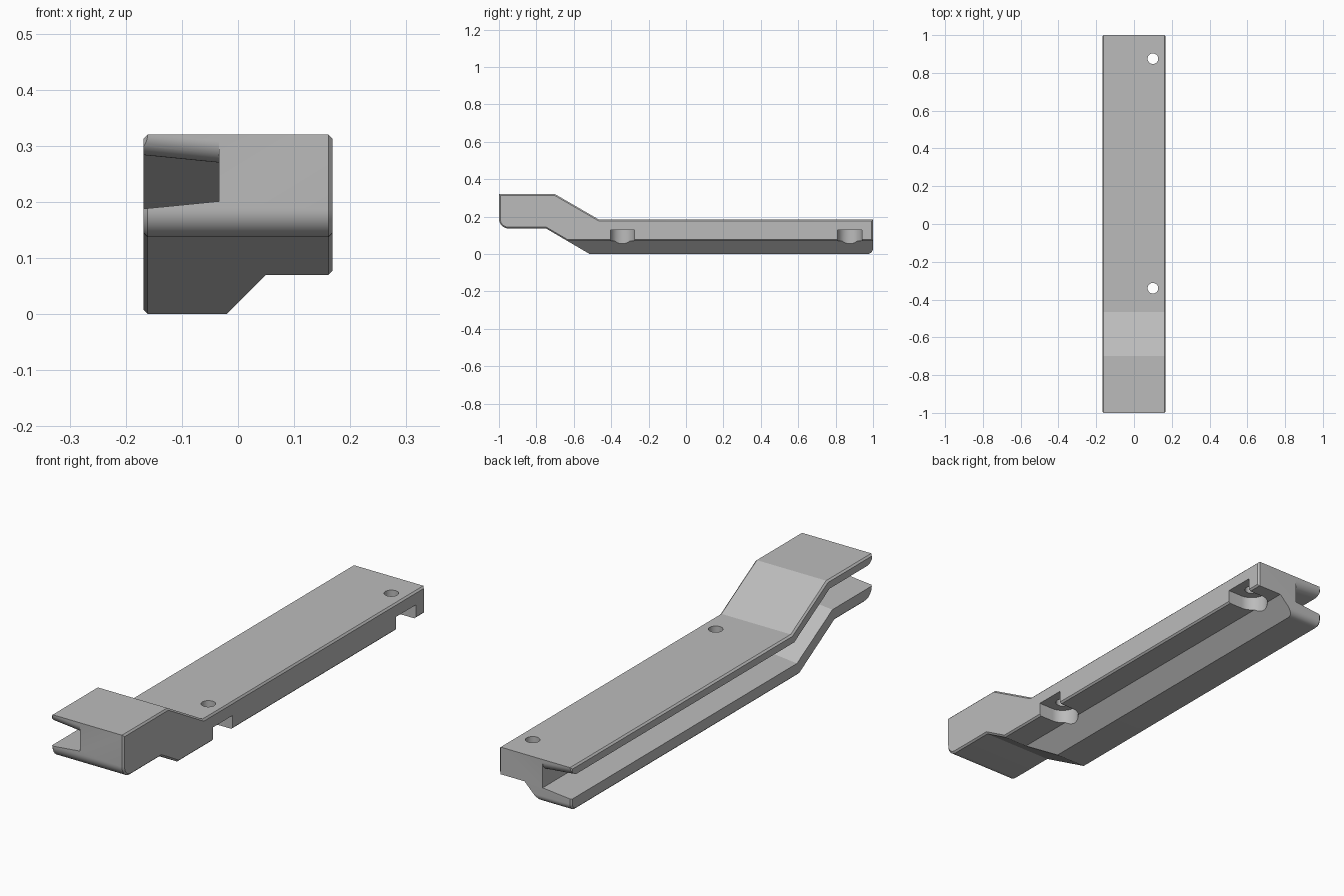
import bpy, bmesh, math
from mathutils import Vector

cube = bpy.data.objects.get("Cube")
if cube:
    bpy.data.objects.remove(cube, do_unlink=True)

HALF = 0.168     # half width
EDGE = 0.007     # small chamfer on the long edges
TAN15 = math.tan(math.radians(15))

grey = bpy.data.materials.new("mid grey")
grey.use_nodes = True
grey.diffuse_color = (0.5, 0.5, 0.5, 1)
grey.node_tree.nodes["Principled BSDF"].inputs["Base Color"].default_value = (0.5, 0.5, 0.5, 1)


def arc(cy, cz, r, start, end, n=10):
    """Points of an arc, angles in degrees."""
    angles = [math.radians(start + (end - start) * i / n) for i in range(n + 1)]
    return [(cy + r * math.cos(a), cz + r * math.sin(a)) for a in angles]


def prism(name, points, axis, lo, hi):
    """Extrude a closed 2D outline along x, y or z."""
    place = {"x": lambda p, t: (t, p[0], p[1]),
             "y": lambda p, t: (p[0], t, p[1]),
             "z": lambda p, t: (p[0], p[1], t)}[axis]
    bm = bmesh.new()
    face = bm.faces.new([bm.verts.new(place(p, lo)) for p in points])
    new = bmesh.ops.extrude_face_region(bm, geom=[face])["geom"]
    shift = Vector(place((0, 0), hi - lo))
    bmesh.ops.translate(bm, vec=shift, verts=[v for v in new if isinstance(v, bmesh.types.BMVert)])
    bmesh.ops.recalc_face_normals(bm, faces=bm.faces)
    mesh = bpy.data.meshes.new(name)
    bm.to_mesh(mesh)
    bm.free()
    mesh.materials.append(grey)
    obj = bpy.data.objects.new(name, mesh)
    bpy.context.collection.objects.link(obj)
    return obj


def cut(target, cutter):
    """Subtract the cutter and discard it."""
    cutter.hide_render = True
    mod = target.modifiers.new("cut", "BOOLEAN")
    mod.operation = "DIFFERENCE"
    mod.solver = "EXACT"
    mod.object = cutter
    bpy.context.view_layer.objects.active = target
    bpy.ops.object.modifier_apply(modifier=mod.name)
    bpy.data.objects.remove(cutter, do_unlink=True)


def bends(depth):
    """The two ramp corners at a given depth below the top surface."""
    shift = depth * TAN15
    return [(-0.70 - shift, 0.32 - depth), (-0.465 - shift, 0.184 - depth)]


# Cranked bar, rounded under both ends
outline = ([(1, 0.184), *reversed(bends(0)), (-1, 0.32)]
           + arc(-0.95, 0.187, 0.05, 180, 270)
           + bends(0.184 - 0.001)[:1] + [(-0.515, 0)]
           + arc(0.97, 0.03, 0.03, 270, 360))
bar = prism("cranked_bar", outline, "x", -HALF, HALF)
bm = bmesh.new()
bm.from_mesh(bar.data)
rim = [e for e in bm.edges if abs(e.verts[0].co.x - e.verts[1].co.x) < 1e-5]
bmesh.ops.bevel(bm, geom=rim, offset=EDGE, segments=1, affect="EDGES")
bm.to_mesh(bar.data)
bm.free()

# Side slot following the crank, upper lip rounded at both ends
R = 0.038
upper = ([(-1.02, 0.27 + R)] + arc(-1 + R, 0.27 + R, R, 180, 270) + bends(0.05)
         + arc(1 - R, 0.134 + R, R, 270, 360) + [(1.02, 0.134 + R)])
lower = [(1.02, 0.065), *reversed(bends(0.119)), (-1.02, 0.201)]
slot = prism("slot_cutter", upper + lower, "x", -HALF - EDGE, -0.034)
# flare the mouth so the slot edges are chamfered
ring = len(upper + lower)
flare = 2 * EDGE
for v in slot.data.vertices:
    if v.co.x < -HALF:
        is_upper = any(abs(v.co.y - p[0]) + abs(v.co.z - p[1]) < 1e-4 for p in upper)
        v.co.z += flare if is_upper else -flare
cut(bar, slot)

# Relief along the lower left side
relief = [(-0.12, -0.10), (0.05, 0.07), (HALF - EDGE, 0.07),
          (HALF + 0.02, 0.097), (HALF + 0.02, -0.10)]
cut(bar, prism("relief_cutter", relief, "y", -1.1, 1.1))

# Screw holes with open-sided nut pockets
for y in (-0.34, 0.875):
    pocket = arc(0.1, y, 0.065, 90, 270, 20) + [(0.3, y - 0.065), (0.3, y + 0.065)]
    cut(bar, prism("pocket_cutter", pocket, "z", -0.1, 0.128))
    cut(bar, prism("hole_cutter", arc(0.1, y, 0.028, 0, 348.75, 31), "z", -0.1, 0.4))

bpy.ops.object.select_all(action="DESELECT")
bar.select_set(True)
bpy.context.view_layer.objects.active = bar
bpy.ops.object.shade_smooth_by_angle(angle=math.radians(25))
